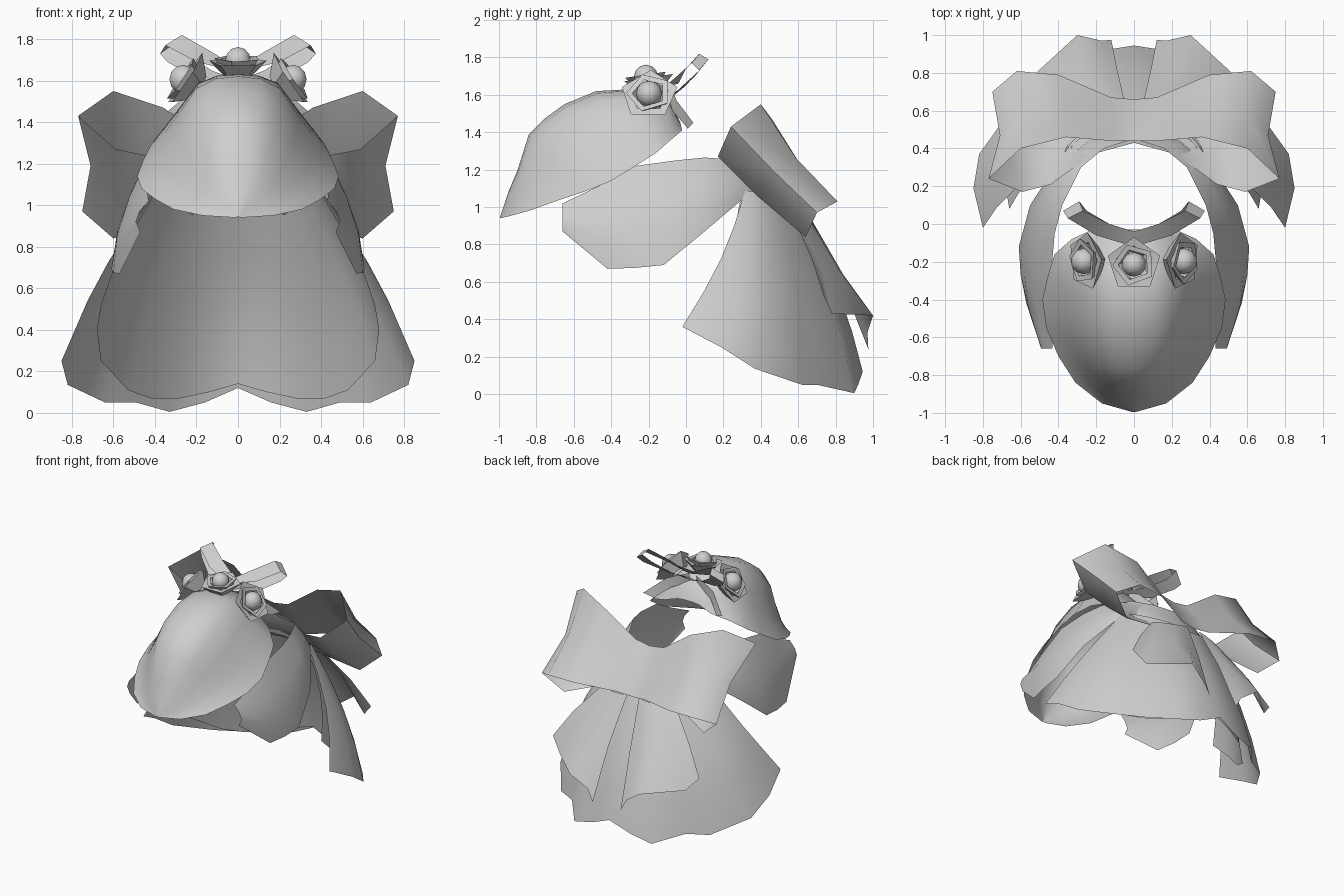
import bpy, math
from mathutils import Vector

if "Cube" in bpy.data.objects:
    bpy.data.objects.remove(bpy.data.objects["Cube"])

grey = bpy.data.materials.new("soft_grey")
grey.diffuse_color = (0.62, 0.62, 0.62, 1)
grey.use_nodes = True
grey.node_tree.nodes["Principled BSDF"].inputs["Base Color"].default_value = grey.diffuse_color


def finish(ob, angle=50):
    ob.data.materials.append(grey)
    bpy.ops.object.select_all(action='DESELECT')
    ob.select_set(True)
    bpy.context.view_layer.objects.active = ob
    bpy.ops.object.shade_smooth_by_angle(angle=math.radians(angle))
    return ob


def grid(name, rows, mirror=False, closed=False, angle=50):
    """Sheet through equal-length rows of points, optionally mirrored in x."""
    n = len(rows[0])
    verts = [p for r in rows for p in r]
    faces = []
    for i in range(len(rows) - 1):
        for j in range(n if closed else n - 1):
            k = (j + 1) % n
            faces.append((i * n + j, i * n + k, (i + 1) * n + k, (i + 1) * n + j))
    me = bpy.data.meshes.new(name)
    me.from_pydata(verts, [], faces)
    ob = bpy.data.objects.new(name, me)
    bpy.context.collection.objects.link(ob)
    if mirror:
        m = ob.modifiers.new("mirror", 'MIRROR')
        m.merge_threshold = 0.002
    return finish(ob, angle)


def lerp(a, b, t):
    return tuple(Vector(a).lerp(Vector(b), t))


# Domed front: narrow crown flaring to a wide rim
crown = [(-.03, 1.45), (-.1, 1.59), (-.3, 1.63), (-.48, 1.62), (-.65, 1.55), (-.76, 1.47),
         (-.84, 1.39), (-.9, 1.2), (-.95, 1.08), (-.995, .945)]
rim = [(.2, -.02, 1.41), (.33, -.08, 1.36), (.42, -.16, 1.29), (.455, -.27, 1.22), (.485, -.4, 1.14),
       (.465, -.55, 1.08), (.4, -.7, 1.03), (.31, -.84, .98), (.17, -.95, .95), (.01, -.995, .94)]
flare = [(0, 1), (.24, .98), (.45, .88), (.62, .61), (.8, .32), (.92, .13), (1, 0)]
front_flare = [(0, 1), (.22, .95), (.4, .79), (.56, .52), (.72, .27), (.87, .1), (1, 0)]
rows = []
for s, ((y, z), (rx, ry, rz)) in enumerate(zip(crown, rim)):
    row = []
    blend = min(1, max(0, (s - 2) / 4))  # more concave towards the front
    for (ax, ah), (bx, bh) in zip(flare, front_flare):
        a = ax + (bx - ax) * blend
        c = ah + (bh - ah) * blend
        row.append((rx * a, ry + (y - ry) * c, rz + (z - rz) * c))
    rows.append(row)
grid("front_dome", rows, mirror=True, angle=60)

# Hip band running round the back
band_top = [(.43, -.66, 1.02), (.445, -.45, 1.12), (.44, -.27, 1.22), (.42, -.05, 1.25), (.38, .1, 1.265),
            (.28, .3, 1.25), (.16, .4, 1.22), (0, .45, 1.2)]
band_low = [(.47, -.66, .87), (.57, -.42, .67), (.6, -.27, .675), (.61, -.12, .69), (.55, .1, .87),
            (.42, .3, 1.04), (.24, .45, 1.03), (0, .52, 1.0)]
rows = []
for t, bulge in ((0, 0), (.33, .03), (.66, .035), (1, 0)):
    row = []
    for a, b in zip(band_top, band_low):
        p = Vector(lerp(a, b, t))
        p.x += bulge if p.x > .05 else 0
        row.append(tuple(p))
    rows.append(row)
grid("hip_band", rows, mirror=True)

# Two skirt layers flaring from one waist arc
waist = [(.38, .3, 1.09), (.36, .36, 1.08), (.32, .42, 1.06), (.27, .47, 1.04), (.21, .52, 1.02),
         (.14, .56, 1.0), (.07, .58, .98), (0, .59, .97)]
outer = [(.8, -.02, .36), (.85, .19, .25), (.82, .37, .135), (.64, .62, .05), (.49, .7, .05),
         (.33, .9, .005), (.16, .92, .05), (0, .945, .12)]
inner = [(.66, .08, .52), (.68, .2, .4), (.66, .34, .25), (.53, .56, .11), (.42, .68, .07),
         (.28, .82, .07), (.14, .88, .1), (0, .91, .14)]
for name, hem, push in (("outer_skirt", outer, .02), ("inner_skirt", inner, 0)):
    rows = []
    for t in (0, .25, .5, .75, 1):
        row = []
        for a, b in zip(waist, hem):
            p = Vector(lerp(a, b, t))
            puff = math.sin(t * math.pi) * .05 + push * (1 - t)
            p.x *= 1 + puff
            p.y += puff * .8
            row.append(tuple(p))
        rows.append(row)
    grid(name, rows, mirror=True)

# Large back bow: each loop folds at its outer end, open above and below
bow_top = [(0, .43, 1.2), (.22, .37, 1.21), (.44, .21, 1.24), (.59, .17, 1.27), (.77, .24, 1.43),
           (.6, .4, 1.55), (.36, .46, 1.47), (.12, .44, 1.3), (0, .44, 1.28)]
bow_mid = [(0, .47, 1.08), (.2, .42, 1.08), (.42, .37, 1.07), (.57, .38, 1.06), (.71, .47, 1.19),
           (.6, .59, 1.26), (.36, .61, 1.23), (.12, .56, 1.14), (0, .56, 1.13)]
bow_low = [(0, .58, .96), (.2, .53, .96), (.42, .58, .9), (.6, .64, .84), (.75, .7, .97),
           (.62, .81, 1.03), (.4, .79, 1.02), (.12, .67, .98), (0, .66, .97)]
grid("back_bow", [bow_top, bow_mid, bow_low], mirror=True, angle=65)

# Ribbon tails hanging under the bow
tail_top = [(.05, .65, .97), (.11, .65, .96), (.2, .63, .95), (.27, .6, .95), (.31, .57, .95)]
tail_mid = [(.09, .82, .63), (.18, .84, .64), (.31, .82, .66), (.43, .72, .68), (.5, .67, .73)]
tail_end = [(.12, .975, .24), (.17, .97, .33), (.3, 1.0, .42), (.54, .78, .43), (.63, .735, .53)]
grid("bow_tail", [tail_top, tail_mid, tail_end], mirror=True)


# Flowers: nested five-sided cups around a recessed round centre
def flower(name, centre, normal, size, spin):
    c = Vector(centre)
    q = Vector(normal).to_track_quat('Z', 'Y')
    for part, rings, turn in (("petals", ((.5, -.4), (1.08, .15), (.72, .1)), 0),
                              ("inner_petals", ((.45, -.3), (.85, .28), (.62, .25)), .35)):
        rows = []
        for r, h in rings:
            rows.append([tuple(c + q @ Vector((r * size * math.cos(a), r * size * math.sin(a), h * size)))
                         for a in (spin + turn + k * math.tau / 5 for k in range(5))])
        grid(name + "_" + part, rows, closed=True, angle=25)
    bpy.ops.mesh.primitive_uv_sphere_add(segments=10, ring_count=6, radius=size * .48,
                                         location=c + q @ Vector((0, 0, size * .2)))
    ball = bpy.context.object
    ball.name = name + "_centre"
    finish(ball, 60)


flower("middle_flower", (0, -.21, 1.67), (0, -.15, 1), .135, math.pi / 2)
for side, label in ((1, "right"), (-1, "left")):
    flower(label + "_flower", (side * .24, -.195, 1.59), (side * .83, -.08, .55), .145, math.pi / 2)

# Small ribbon behind the flowers: open loops and tails
loop_a = [(0, -.04, 1.66), (.13, .0, 1.74), (.27, .07, 1.82), (.29, .12, 1.79),
          (.25, .07, 1.73), (.13, .0, 1.65), (0, -.06, 1.6)]
loop_b = [(0, -.12, 1.64), (.2, -.06, 1.69), (.35, .03, 1.77), (.375, .07, 1.73),
          (.34, .04, 1.69), (.2, -.06, 1.61), (0, -.12, 1.58)]
grid("small_ribbon_loop", [loop_a, loop_b], mirror=True)
grid("small_ribbon_tail", [[(.03, -.08, 1.64), (.2, -.05, 1.57), (.34, .04, 1.45)],
                           [(.03, -.1, 1.56), (.17, -.06, 1.5), (.27, .01, 1.42)]], mirror=True)
